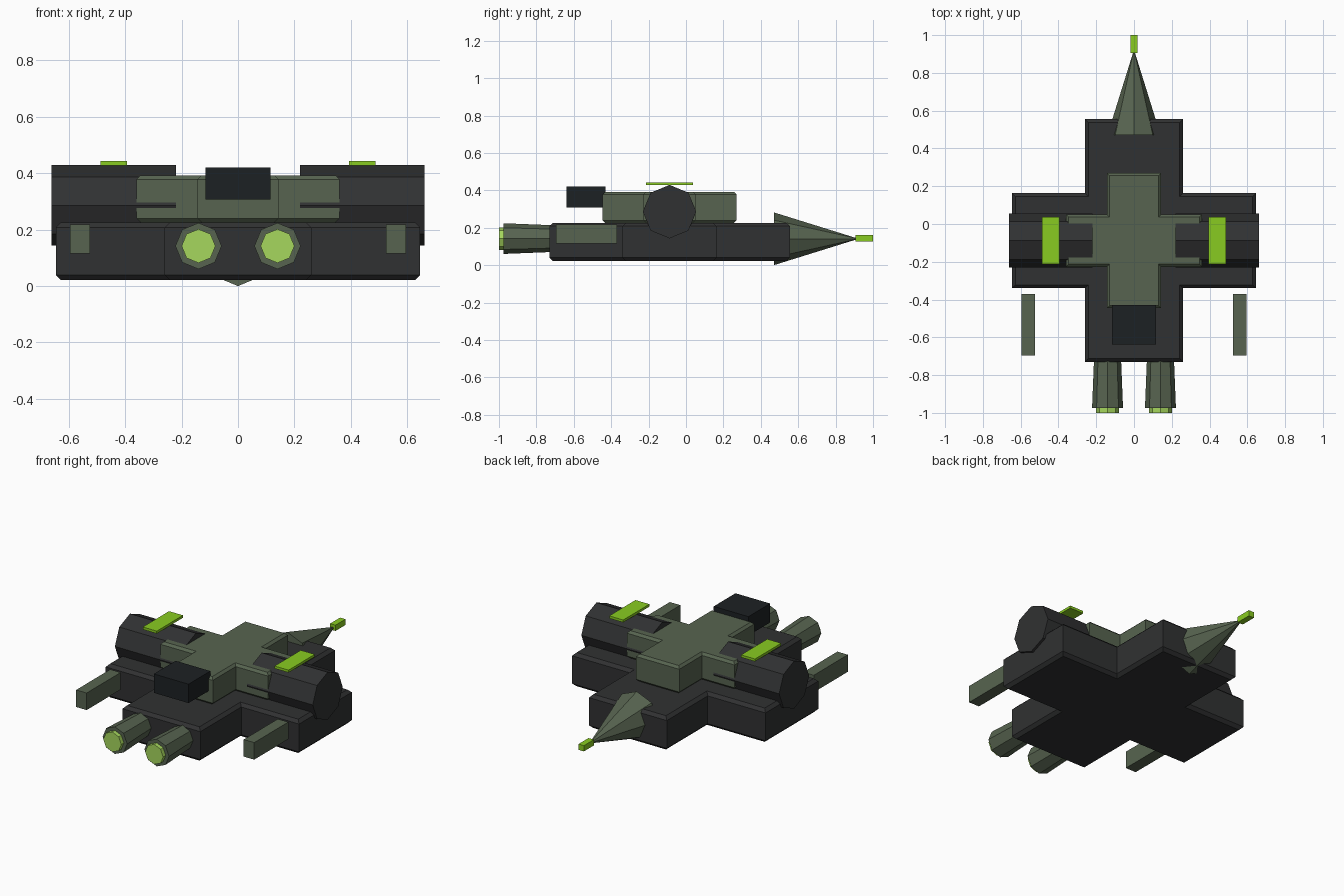
import bpy, bmesh
from math import pi
from mathutils import Matrix, Vector

if "Cube" in bpy.data.objects:
    bpy.data.objects.remove(bpy.data.objects["Cube"])


def material(name, rgb):
    m = bpy.data.materials.new(name)
    m.diffuse_color = (*rgb, 1)
    m.use_nodes = True
    m.node_tree.nodes["Principled BSDF"].inputs["Base Color"].default_value = m.diffuse_color
    return m


DARK = material("dark_armour", (0.03, 0.031, 0.032))
BLACK = material("black_panel", (0.012, 0.015, 0.017))
OLIVE = material("olive_plate", (0.095, 0.127, 0.08))
LIME = material("lime_light", (0.25, 0.6, 0.015))
GLOW = material("exhaust_glow", (0.38, 0.68, 0.11))
CY = -0.088  # centre line of the hull along y


def finish(bm, name, mat):
    bmesh.ops.recalc_face_normals(bm, faces=bm.faces)
    mesh = bpy.data.meshes.new(name)
    bm.to_mesh(mesh)
    bm.free()
    ob = bpy.data.objects.new(name, mesh)
    bpy.context.collection.objects.link(ob)
    mesh.materials.append(mat)
    return ob


def box(name, lo, hi, mat):
    lo, hi = Vector(lo), Vector(hi)
    bm = bmesh.new()
    bmesh.ops.create_cube(bm, size=1, matrix=Matrix.Translation((lo + hi) / 2)
                          @ Matrix.Diagonal((*(hi - lo), 1)))
    return finish(bm, name, mat)


def octagon(name, axis, start, end, r1, r2, centre, mat):
    """Eight-sided cone or cylinder along x or y, with a corner on top."""
    bm = bmesh.new()
    rot = Matrix.Rotation(pi / 2, 4, 'Y') if axis == 'x' else Matrix.Rotation(-pi / 2, 4, 'X')
    mid = (start + end) / 2
    pos = (mid, *centre) if axis == 'x' else (centre[0], mid, centre[1])
    bmesh.ops.create_cone(bm, cap_ends=True, segments=8, radius1=r1, radius2=r2,
                          depth=end - start, matrix=Matrix.Translation(pos) @ rot)
    return finish(bm, name, mat)


def cross(name, body_x, body_y, arm_x, arm_y, z0, z1, bevel, mat):
    """Plus-shaped slab with chamfered top and bottom rims."""
    quarter = [(arm_x, arm_y), (body_x, arm_y), (body_x, body_y)]
    pts = quarter + [(-x, y) for x, y in reversed(quarter)]
    pts += [(-x, -y) for x, y in pts]
    bm = bmesh.new()
    base = bm.faces.new([bm.verts.new((x, y + CY, z0)) for x, y in pts])
    top = bmesh.ops.extrude_face_region(bm, geom=[base], use_keep_orig=True)
    bmesh.ops.translate(bm, vec=(0, 0, z1 - z0),
                        verts=[g for g in top['geom'] if isinstance(g, bmesh.types.BMVert)])
    bmesh.ops.recalc_face_normals(bm, faces=bm.faces)
    rims = [e for e in bm.edges if abs(e.verts[0].co.z - e.verts[1].co.z) < 1e-5]
    bmesh.ops.bevel(bm, geom=rims, offset=bevel, segments=1, affect='EDGES')
    return finish(bm, name, mat)


# Stacked cross-shaped hull and deck
cross("lower_hull", 0.26, 0.643, 0.646, 0.252, 0.022, 0.226, 0.018, DARK)
cross("upper_deck", 0.144, 0.358, 0.36, 0.139, 0.226, 0.392, 0.014, OLIVE)

# Nose cone with its lit tip
octagon("nose_cone", 'y', 0.47, 0.91, 0.141, 0.004, (0, 0.141), OLIVE)
box("nose_light", (-0.018, 0.905, 0.127), (0.018, 1.0, 0.162), LIME)

# Control box at the front of the deck
box("deck_box", (-0.116, -0.638, 0.307), (0.116, -0.43, 0.421), BLACK)

# Paired parts on both sides
for s, side in ((-1, "left"), (1, "right")):
    def span(a, b):
        return sorted((s * a, s * b))

    x0, x1 = span(0.22, 0.661)
    octagon(f"{side}_side_pod", 'x', x0, x1, 0.143, 0.143, (CY, 0.286), DARK)
    x0, x1 = span(0.394, 0.487)
    box(f"{side}_pod_light", (x0, -0.213, 0.428), (x1, 0.037, 0.443), LIME)
    x0, x1 = span(0.525, 0.595)
    box(f"{side}_side_bar", (x0, -0.695, 0.115), (x1, -0.37, 0.218), OLIVE)
    octagon(f"{side}_thruster", 'y', -0.975, -0.70, 0.082, 0.071, (s * 0.14, 0.142), OLIVE)
    octagon(f"{side}_thruster_glow", 'y', -1.0, -0.96, 0.06, 0.06, (s * 0.14, 0.142), GLOW)
